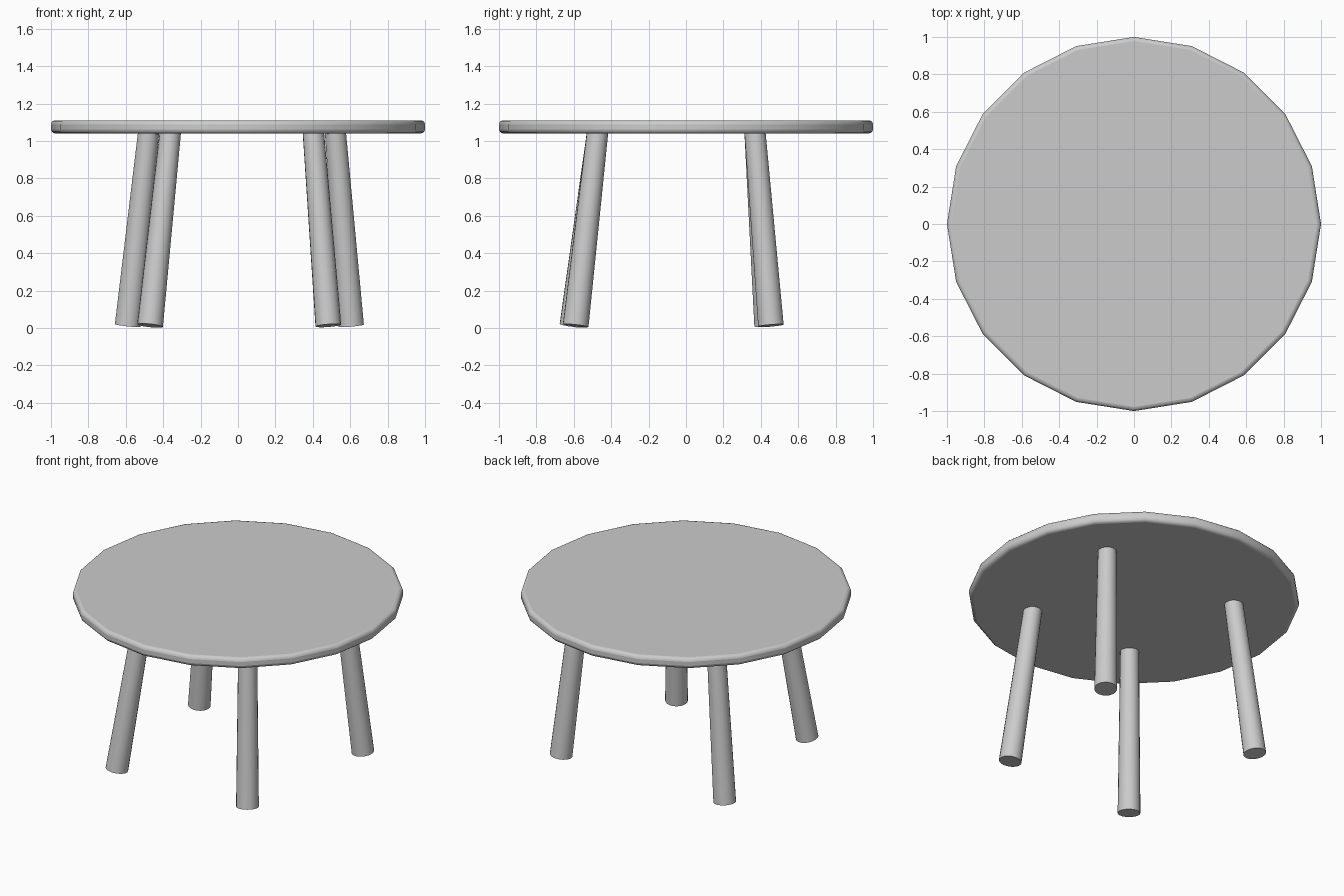
import bpy
from mathutils import Vector

if "Cube" in bpy.data.objects:
    bpy.data.objects.remove(bpy.data.objects["Cube"])


def add_bevel(obj, width, segments):
    mod = obj.modifiers.new("rounded_edge", 'BEVEL')
    mod.width = width
    mod.segments = segments
    mod.limit_method = 'ANGLE'
    mod.angle_limit = 0.9


def leg(name, foot, head, r_foot=0.069, r_head=0.057):
    """Tapered round leg running from foot to head."""
    foot, head = Vector(foot), Vector(head)
    axis = head - foot
    bpy.ops.mesh.primitive_cone_add(vertices=20, radius1=r_foot, radius2=r_head,
                                    depth=axis.length, location=(foot + head) / 2)
    obj = bpy.context.object
    obj.name = name
    obj.rotation_euler = axis.to_track_quat('Z', 'Y').to_euler()
    bpy.ops.object.shade_smooth_by_angle(angle=0.6)


# Twenty-sided top with a softened rim
bpy.ops.mesh.primitive_cylinder_add(vertices=20, radius=1.0, depth=0.07,
                                    location=(0, 0, 1.075), rotation=(0, 0, 0))
top = bpy.context.object
top.name = "table_top"
add_bevel(top, 0.022, 3)
bpy.ops.object.shade_smooth_by_angle(angle=0.6)

# Four splayed legs, the front pair set closer together
leg("front_left_leg", (-0.47, -0.607, 0.013), (-0.362, -0.473, 1.045))
leg("front_right_leg", (0.483, -0.59, 0.013), (0.403, -0.473, 1.045))
leg("back_left_leg", (-0.59, 0.434, 0.013), (-0.478, 0.369, 1.045))
leg("back_right_leg", (0.605, 0.454, 0.013), (0.521, 0.369, 1.045))
